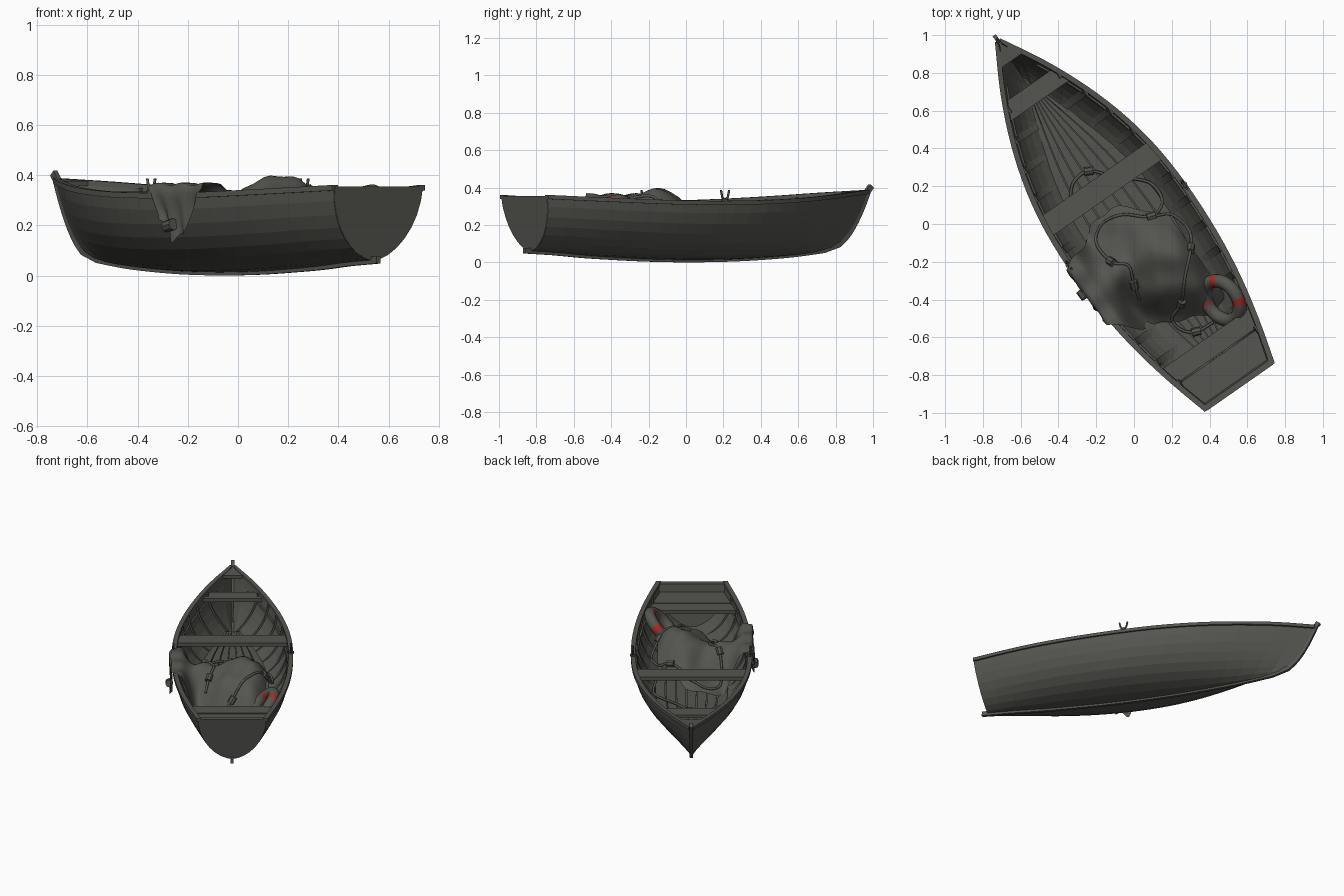
import bpy, bmesh, math
from math import sin, cos, pi, exp
from mathutils import Vector, Matrix

if "Cube" in bpy.data.objects:
    bpy.data.objects.remove(bpy.data.objects["Cube"])

# boat frame: u = to starboard, v = from transom to bow, z = up
AX = Vector((0.820, 0.572, 0)); AY = Vector((-0.572, 0.820, 0)); C = Vector((0.56, -0.865, 0))
def P(u, v, z): return C + AX * u + AY * v + Vector((0, 0, z))
def local(x, y):
    d = Vector((x, y, 0)) - C
    return d.dot(AX), d.dot(AY)

def mat(name, c):
    m = bpy.data.materials.new(name); m.diffuse_color = (*c, 1); return m
GREY = mat("weathered grey", (0.09, 0.09, 0.08))
RED = mat("faded red", (0.38, 0.025, 0.02))

def interp(a, t):
    """smooth interpolation of an evenly spaced table"""
    n = len(a) - 1; x = min(max(t, 0), 1) * n; i = min(int(x), n - 1); f = x - i
    p1, p2 = a[i], a[i + 1]
    p0 = a[i - 1] if i else 2 * p1 - p2
    p3 = a[i + 2] if i + 2 <= n else 2 * p2 - p1
    return p1 + 0.5 * f * (p2 - p0 + f * (2*p0 - 5*p1 + 4*p2 - p3 + f * (3*(p1 - p2) + p3 - p0)))

LEN = 2.24
BEAM = [.216, .277, .326, .358, .373, .373, .353, .306, .232, .132, .008]
KEEL = [.060, .050, .035, .025, .017, .013, .013, .017, .026, .040, .062]
SHEER = [.355, .345, .336, .328, .324, .324, .328, .337, .350, .367, .382]
POWER = [1.15, 1.05, .95, .88, .85, .85, .88, .95, 1.08, 1.22, 1.4]
def power(t): return interp(POWER, t)
def length(h): return 1.95 + 0.29 * max(h, 0) ** 0.45

def half(v, z):
    """half breadth of the hull at a station and height"""
    t = v / LEN
    for _ in range(3):
        t = min(max(t, 0), 1)
        k, s = interp(KEEL, t), interp(SHEER, t)
        h = min(max((z - k) / (s - k), 0), 1)
        t = (v - .04 * (1 - h)) / (length(h) - .04 * (1 - h))
    t = min(max(t, 0), 1)
    return interp(BEAM, t) * sin(math.acos(1 - h)) ** power(t)

def loft(name, rings, closed=True, caps=True, smooth=False):
    bm = bmesh.new()
    vs = [[bm.verts.new(P(*p)) for p in r] for r in rings]
    n = len(rings[0])
    for a, b in zip(vs, vs[1:]):
        for j in range(n if closed else n - 1):
            k = (j + 1) % n
            bm.faces.new((a[j], a[k], b[k], b[j]))
    if caps:
        bm.faces.new(vs[0]); bm.faces.new(vs[-1])
    bmesh.ops.recalc_face_normals(bm, faces=bm.faces[:])
    for f in bm.faces: f.smooth = smooth
    me = bpy.data.meshes.new(name); bm.to_mesh(me); bm.free()
    ob = bpy.data.objects.new(name, me); bpy.context.collection.objects.link(ob)
    me.materials.append(GREY)
    return ob

def section(t, inset=0, dv=0):
    b = max(interp(BEAM, t) - inset, .001); k = interp(KEEL, t) + inset; s = interp(SHEER, t)
    out = []
    for j in range(-8, 9):
        th = j / 8 * pi / 2; h = 1 - cos(th)
        u = math.copysign(b * abs(sin(th)) ** power(t), j)
        out.append((u, t * length(h) + .04 * (1 - h) * (1 - t) + dv, k + (s - k) * h))
    return out

# hull shell and transom
N = 20
loft("hull", [section(i / N) + section(i / N, .014)[::-1] for i in range(N + 1)])
loft("transom", [section(0, .002, -.002), section(0, .002, .03)])

# gunwales: rail on top of each side
T = [i / 30 for i in range(31)]
for sd, nm in ((-1, "left"), (1, "right")):
    rings = []
    for t in T:
        b, s, v = interp(BEAM, t), interp(SHEER, t), t * LEN
        i = max(b - .02, 0)
        rings.append([(sd * i, v, s + .006), (sd * (b + .01), v, s + .006),
                      (sd * (b + .01), v, s - .016), (sd * i, v, s - .016)])
    loft(nm + "_gunwale", rings)
    # thin inner stringer that carries the seats
    rings = []
    for t in T[1:28]:
        v = t * LEN; z = interp(SHEER, t) - .06; w = half(v, z)
        rings.append([(sd * (w - .026), v, z), (sd * (w - .01), v, z),
                      (sd * (w - .01), v, z - .025), (sd * (w - .026), v, z - .025)])
    loft(nm + "_stringer", rings)
    # ribs up the inside of the hull
    for r in range(12):
        v = .2 + r * .155; rings = []
        s = interp(SHEER, v / LEN); k = .09
        for q in range(8):
            z = k + (s - .01 - k) * (q / 7) ** 1.3
            w = half(v, z)
            rings.append([(sd * max(w - a, .004), v + d, z)
                          for a, d in ((.026, -.02), (.026, .02), (.014, .02), (.014, -.02))])
        loft(nm + "_rib", rings)

# keel and stem post
path = [(t * 1.95, interp(KEEL, t) + .003) for t in T]
path += [(length(h / 10), .065 + .317 * h / 10) for h in range(1, 11)] + [(2.262, .408)]
rings = []
for i, (v, z) in enumerate(path):
    a, b = path[max(i - 1, 0)], path[min(i + 1, len(path) - 1)]
    d = Vector((b[0] - a[0], b[1] - a[1])).normalized()
    nv, nz = d.y * .015, -d.x * .015
    rings.append([(-.01, v - nv, z - nz), (.01, v - nv, z - nz), (.01, v + nv, z + nz), (-.01, v + nv, z + nz)])
loft("keel_and_stem", rings)

# seats, bow deck and floor boards
def slab(name, v0, v1, z, th, n=4, f0=-1, f1=1, gap=.014, rise=0):
    rings = []
    for i in range(n + 1):
        v = v0 + (v1 - v0) * i / n; zz = z + rise * i / n
        w = max(half(v, zz - th) - gap, .003)
        rings.append([(f0 * w, v, zz), (f1 * w, v, zz), (f1 * w, v, zz - th), (f0 * w, v, zz - th)])
    loft(name, rings)
slab("stern_seat", .02, .2, .300, .02)
slab("stern_seat_front_plank", .208, .315, .302, .025)
slab("middle_seat", 1.225, 1.345, .318, .025)
slab("bow_seat", 1.85, 1.95, .335, .022)
slab("bow_deck", 2.11, 2.24, .376, .02, rise=.010)
for j in range(7):
    slab("floor_board", .14, 1.86, .08, .012, 16, -1 + j / 3.5 + .015, -1 + (j + 1) / 3.5 - .015, .014, .02)

# heaped cloth with a flap hanging over the left gunwale
BUMPS = [(.08, .86, .33, .15), (.10, .58, .19, .12), (-.23, .87, .24, .12), (-.08, .66, .12, .09),
         (.0, 1.1, .06, .1), (.14, .74, .07, .08)]
def heap(u, v):
    z = .07 + sum(a * exp(-((u - x) ** 2 + (v - y) ** 2) / (1.6 * s * s)) for x, y, a, s in BUMPS)
    z = .34 + .6 * (z - .34) if z > .34 else z
    z += .009 * sin(23 * u + 9 * v) * sin(17 * v - 8 * u) + .004 * sin(50 * u - 31 * v)
    k = min(max((-.2 - u) / .13, 0), 1); k = k * k * (3 - 2 * k)
    return z * (1 - k) + (.364 + .006 * sin(40 * v)) * k
rings = []
M = 26
for i in range(8, 0, -1):
    row = []
    for j in range(M + 1):
        w = j / M; q = i / 8
        zb = .145 + .17 * abs(2 * w - 1) ** 2 + .018 * sin(19 * w)
        z = .352 + (zb - .352) * q
        v = .67 + .37 * w + (.5 - w) * .09 * q
        row.append((-(max(half(v, z) + .022, .388) + .010 * sin(20 * w + 3 * q) * q), v, z))
    rings.append(row)
for i in range(31):
    s = i / 30; row = []
    lo, hi = interp([.67, .55, .49, .42, .42], s), interp([1.04, 1.1, 1.17, 1.12, .95], s)
    for j in range(M + 1):
        u = -.385 + s * .60; v = lo + (hi - lo) * j / M + .012 * sin(s * 21)
        row.append((u, v, heap(u, v)))
    rings.append(row)
loft("cloth_heap", rings, False, False, True)

# ropes with floats
def cylinder(name, pos, axis, r, l, n=8):
    bm = bmesh.new()
    bmesh.ops.create_cone(bm, cap_ends=True, segments=n, radius1=r, radius2=r, depth=l,
        matrix=Matrix.Translation(pos) @ Vector(axis).to_track_quat('Z', 'Y').to_matrix().to_4x4())
    me = bpy.data.meshes.new(name); bm.to_mesh(me); bm.free(); me.materials.append(GREY)
    bpy.context.collection.objects.link(bpy.data.objects.new(name, me))
def tube(name, pts, r):
    cu = bpy.data.curves.new(name, 'CURVE'); cu.dimensions = '3D'
    cu.bevel_depth = r; cu.bevel_resolution = 1; cu.use_fill_caps = True
    sp = cu.splines.new('POLY'); sp.points.add(len(pts) - 1)
    for p, q in zip(sp.points, pts): p.co = (*q, 1)
    cu.materials.append(GREY)
    bpy.context.collection.objects.link(bpy.data.objects.new(name, cu))
ROPES = [([(-.34, .12), (-.32, .22), (-.24, .28), (-.1, .25), (.08, .22), (.15, .12), (.09, .04), (-.06, .05),
           (-.17, 0), (-.2, -.1), (-.12, -.2), (-.03, -.22), (0, -.32), (.03, -.4)], (2, 6, 10, 12)),
         ([(.1, .04), (.2, .05), (.29, -.03), (.3, -.13), (.27, -.28), (.25, -.42), (.2, -.5), (.25, -.56),
           (.33, -.57), (.42, -.52)], (3, 5, 8))]
for pts, marks in ROPES:
    n = (len(pts) - 1) * 6; line = []
    for i in range(n + 1):
        x, y = interp([p[0] for p in pts], i / n), interp([p[1] for p in pts], i / n)
        line.append(Vector((x, y, max(heap(*local(x, y)), .10) + .006)))
    tube("rope", line, .008)
    for m in marks:
        i = m * 6
        cylinder("float", line[i], line[i + 1] - line[i - 1], .022, .048)
cylinder("hanging_float", P(-.40, .88, .2), (.6, -.8, .2), .024, .05)

# life ring leaning on the right side, with red bands
bpy.ops.mesh.primitive_torus_add(major_segments=44, minor_segments=10, major_radius=.115, minor_radius=.036)
ring = bpy.context.object; ring.name = "life_ring"
ring.data.materials.append(GREY); ring.data.materials.append(RED)
for f in ring.data.polygons:
    f.use_smooth = True
    a = math.degrees(math.atan2(f.center.y, f.center.x))
    f.material_index = 1 if any(abs(a - c) < 5 for c in (-25, -115, 70)) else 0
nz = (-AX * 1.1 + Vector((0, 0, 1))).normalized(); ny = nz.cross(AY)
m = Matrix((AY, ny, nz)).transposed().to_4x4(); m.translation = P(.188, .43, .242)
ring.matrix_world = m

# oarlocks: a pin with a forked top on each gunwale
for sd in (-1, 1):
    u, v = sd * .372, 1.05
    cylinder("oarlock_base", P(u, v, .333), (0, 0, 1), .018, .014)
    fork = [P(u, v + .02 * sin(a), .358 - .018 * cos(a))
            for a in [x * pi / 10 - pi / 2 for x in range(11)]]
    fork = [P(u, v - .027, .386)] + fork + [P(u, v + .027, .386)]
    tube("oarlock_fork", fork, .006)

for m in bpy.data.materials:
    if m.users and not m.is_grease_pencil:
        m.use_nodes = True
        m.node_tree.nodes["Principled BSDF"].inputs["Base Color"].default_value = m.diffuse_color
